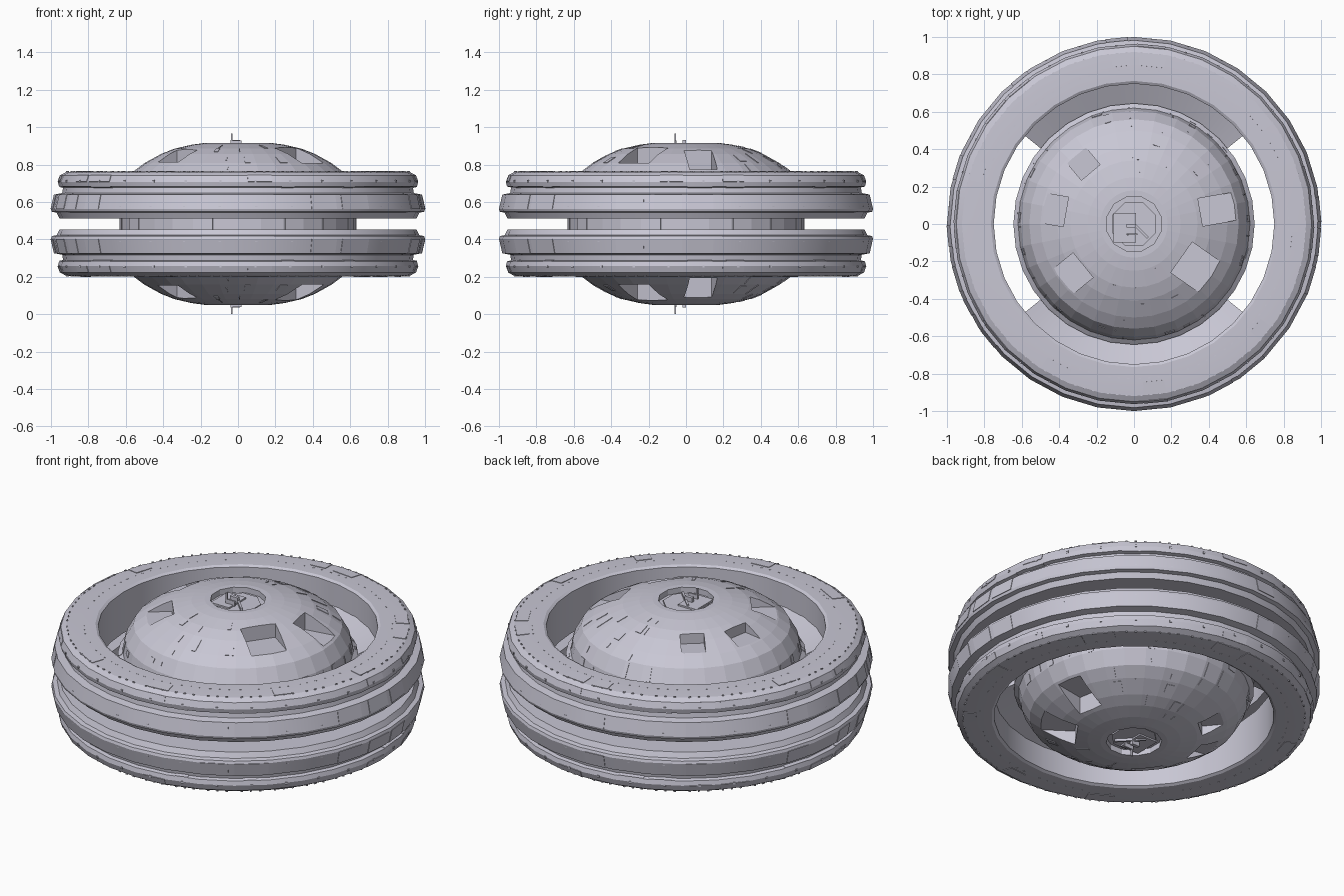
import bpy, bmesh, math, random
from mathutils import Matrix, Vector

random.seed(4)
MID = 0.4825          # height of the symmetry plane
SIDES = 32
STEP = math.tau / SIDES

if "Cube" in bpy.data.objects:
    bpy.data.objects.remove(bpy.data.objects["Cube"])

hull_grey = bpy.data.materials.new("hull_grey")
hull_grey.use_nodes = True
COLOUR = (0.58, 0.57, 0.66, 1)
hull_grey.diffuse_color = COLOUR
hull_grey.node_tree.nodes["Principled BSDF"].inputs["Base Color"].default_value = COLOUR


def finish(name, bm, mirror=True, smooth=True):
    """Turn a bmesh into an object centred on the symmetry plane."""
    bmesh.ops.remove_doubles(bm, verts=bm.verts, dist=1e-5)
    bmesh.ops.recalc_face_normals(bm, faces=bm.faces)
    mesh = bpy.data.meshes.new(name)
    bm.to_mesh(mesh)
    bm.free()
    mesh.materials.append(hull_grey)
    obj = bpy.data.objects.new(name, mesh)
    obj.location.z = MID
    bpy.context.collection.objects.link(obj)
    if mirror:
        mod = obj.modifiers.new("mirror", "MIRROR")
        mod.use_axis = (False, False, True)
        mod.use_mirror_merge = False
    if smooth:
        bpy.ops.object.select_all(action="DESELECT")
        obj.select_set(True)
        bpy.context.view_layer.objects.active = obj
        bpy.ops.object.shade_smooth_by_angle(angle=math.radians(25))
    return obj


def facet(angle):
    """Radius factor that keeps a point on the flat sides of the lathe."""
    return math.cos(STEP / 2) / math.cos(angle % STEP - STEP / 2)


def sweep(bm, profile, angles, closed):
    """Sweep a closed (radius, height) loop through the given angles."""
    rows = []
    for a in angles:
        k = facet(a)
        rows.append([bm.verts.new((r * k * math.cos(a), r * k * math.sin(a), h))
                     for r, h in profile])
    n = len(profile)
    pairs = list(zip(rows, rows[1:]))
    if closed:
        pairs.append((rows[-1], rows[0]))
    for one, two in pairs:
        for i in range(n):
            j = (i + 1) % n
            bm.faces.new((one[i], one[j], two[j], two[i]))
    if not closed:
        bm.faces.new(rows[0])
        bm.faces.new(rows[-1])


def box(bm, centre, size, turn=0.0):
    matrix = (Matrix.Rotation(turn, 4, "Z") @ Matrix.Translation(centre)
              @ Matrix.Diagonal((*size, 1)))
    bmesh.ops.create_cube(bm, size=1, matrix=matrix)


def disc(bm, radius, low, high, sides):
    bmesh.ops.create_cone(bm, cap_ends=True, segments=sides, radius1=radius,
                          radius2=radius, depth=high - low,
                          matrix=Matrix.Translation((0, 0, (low + high) / 2))
                          @ Matrix.Rotation(math.pi / sides, 4, "Z"))


def plate(bm, p, q, start, end, thick):
    """Thin panel lying on the cone between two profile points."""
    p, q = Vector(p), Vector(q)
    along = (q - p).normalized()
    out = Vector((-along.y, along.x)) * thick
    sweep(bm, [p - out, q - out, q + out, p + out], (start, end), False)


FULL = [i * STEP for i in range(SIDES)]

# Central saucer hull
dome = [(0.18, 0.4325), (0.25, 0.423), (0.34, 0.402), (0.41, 0.375), (0.5, 0.325),
        (0.56, 0.28), (0.605, 0.2), (0.62, 0.13), (0.645, 0.11), (0.645, 0.07),
        (0.63, 0.05)]
bm = bmesh.new()
outline = [(0, 0.4325)] + dome
rows = outline + [(r, -h) for r, h in reversed(outline)]
points = [bm.verts.new((r, 0, h)) for r, h in rows]
edges = [bm.edges.new(pair) for pair in zip(points, points[1:])]
bmesh.ops.spin(bm, geom=points + edges, cent=(0, 0, 0), axis=(0, 0, 1),
               angle=math.tau, steps=SIDES, use_merge=True)
hull = finish("saucer_hull", bm, mirror=False, smooth=False)

# Notches around the dome: angle, inner radius, width, floor height
notches = [(10, 0.36, 0.15, 0.29), (-35, 0.31, 0.2, 0.325), (219, 0.35, 0.17, 0.33),
           (170, 0.37, 0.16, 0.33), (130, 0.36, 0.13, 0.335)]
bm = bmesh.new()
for side in (1, -1):
    for angle, inner, width, floor in notches:
        box(bm, ((inner + 0.7) / 2, 0, side * (floor + 0.1)),
            (0.7 - inner, width, 0.2), math.radians(angle))
    low, high = sorted((side * 0.4, side * 0.5))
    disc(bm, 0.15, low, high, 12)
cutter = finish("notch_cutter", bm, mirror=False, smooth=False)
cutter.hide_render = True
cutter.hide_viewport = True
cut = hull.modifiers.new("notches", "BOOLEAN")
cut.operation = "DIFFERENCE"
cut.solver = "EXACT"
cut.object = cutter
cut.use_self = True

# Grooved outer ring, one above and one below the gap
ring = [(0.75, 0.03), (0.955, 0.03), (0.97, 0.06), (0.995, 0.065), (1.0, 0.08),
        (0.982, 0.157), (0.94, 0.165), (0.935, 0.195), (0.957, 0.2), (0.963, 0.225),
        (0.95, 0.26), (0.92, 0.277), (0.85, 0.281), (0.765, 0.281), (0.75, 0.272)]
bm = bmesh.new()
sweep(bm, ring, FULL, True)
finish("outer_ring", bm)

# Sloping bridges joining hull and ring, front and back
bm = bmesh.new()
for middle in (90, 270):
    first, last = math.radians(middle - 40), math.radians(middle + 40)
    spread = [math.radians(middle - 51 + 102 * i / 16) for i in range(17)]
    sweep(bm, [(0.6, 0.035), (0.76, 0.035), (0.76, 0.14), (0.6, 0.06)], spread, False)
finish("ring_bridges", bm)

# Rivets and thin seam plates on the ring
bm = bmesh.new()
for i in range(SIDES):
    a = (i + 0.5) * STEP
    for r, h in ((0.962, 0.228), (0.993, 0.09)):
        box(bm, (r * math.cos(STEP / 2), 0, h), (0.008, 0.012, 0.012), a)
    for r in (0.92, 0.83):
        for offset in (-0.05, 0.0, 0.05):
            box(bm, (r * math.cos(STEP / 2), offset, 0.279), (0.006, 0.012, 0.006), a)
finish("ring_rivets", bm, smooth=False)

bm = bmesh.new()
for i in range(SIDES):
    for k in (4, 7, 9, 11):
        if random.random() < 0.3:
            start = (i + random.uniform(0.02, 0.3)) * STEP
            end = (i + random.uniform(0.6, 0.98)) * STEP
            plate(bm, ring[k], ring[k + 1], start, end, 0.003)
finish("ring_panels", bm, smooth=False)


# Raised panels and seams on the dome, kept clear of the notches
def clear(angle, outer):
    deg = math.degrees(angle)
    return outer < 0.3 or all(abs((deg - n[0] + 180) % 360 - 180) > 26 for n in notches)


bm = bmesh.new()
for i in range(SIDES):
    for k in range(1, 8):
        p, q = Vector(dome[k]), Vector(dome[k + 1])
        a = (i + random.uniform(0.05, 0.5)) * STEP
        if k < 6 and not clear(a, q.x):
            continue
        s = random.uniform(0.0, 0.4)
        t = random.uniform(0.6, 1.0)
        width = random.choice((0.06, 0.06, 0.3, 0.45)) * STEP
        if random.random() < 0.55:
            plate(bm, p.lerp(q, s), p.lerp(q, t), a, a + width, 0.003)
finish("dome_panels", bm, smooth=False)

# Equator panels around the hull
bm = bmesh.new()
for i in range(0, SIDES, 2):
    start = (i + 0.1) * STEP
    plate(bm, (0.63, 0.045), (0.63, -0.045), start, start + 0.8 * STEP, 0.004)
finish("equator_panels", bm, mirror=False, smooth=False)

# Hatch in the pole recess, with antenna
bm = bmesh.new()
disc(bm, 0.125, 0.395, 0.412, 8)
box(bm, (-0.05, -0.02, 0.415), (0.12, 0.16, 0.012))
box(bm, (0.0, -0.02, 0.42), (0.012, 0.17, 0.015), math.radians(45))
box(bm, (-0.01, -0.055, 0.43), (0.06, 0.01, 0.03))
box(bm, (-0.015, -0.01, 0.43), (0.05, 0.02, 0.035))
box(bm, (-0.033, -0.057, 0.44), (0.009, 0.009, 0.085))
finish("pole_hatch", bm, smooth=False)
